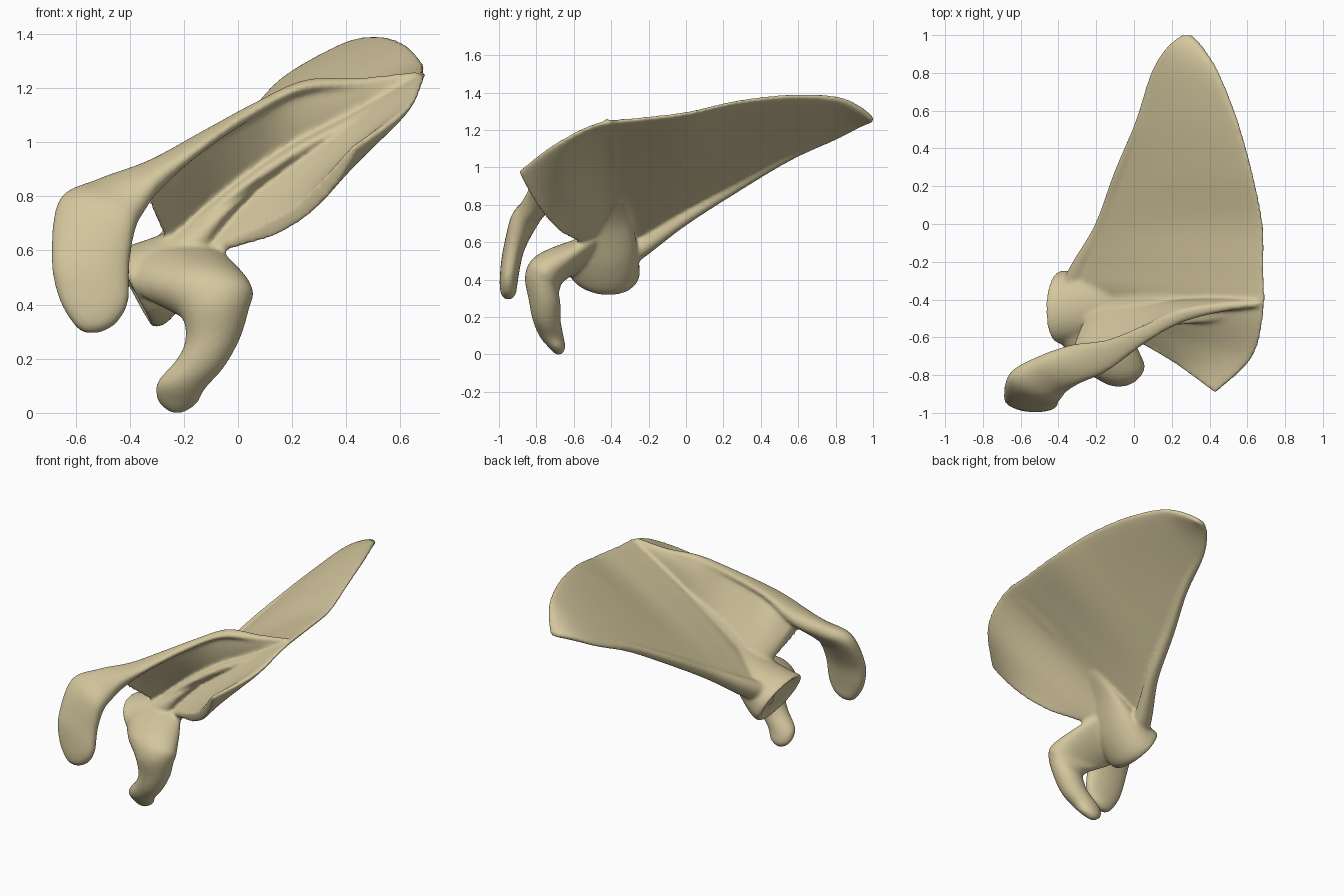
import bpy, bmesh, math
from mathutils import Vector as V

bone = bpy.data.materials.new("bone tan")
bone.diffuse_color = (0.66, 0.57, 0.34, 1)

bm = bmesh.new()
RING, STEPS = 48, 7


def spline(a, b, c, d, t):
    """Smooth interpolation between b and c."""
    return 0.5 * (2 * b + (c - a) * t + (2 * a - 5 * b + 4 * c - d) * t * t
                  + (3 * b - a - 3 * c + d) * t ** 3)


def loft(sections, power=1.0):
    """Closed solid through flattened rings: (edge, edge, half thickness, bow)."""
    rings = []
    for p, q, n, bow in sections:
        p, q, n = V(p), V(q), V(n)
        ring = []
        for i in range(RING):
            a = math.tau * i / RING
            c, s = math.cos(a), math.sin(a)
            k = math.copysign(abs(s) ** power, s)
            ring.append((p + q) / 2 + (q - p) / 2 * c + n * k
                        + n.normalized() * bow * (1 - c * c) * (1 - 0.2 * c))
        rings.append(ring)
    rows = []
    last = len(rings) - 1
    for i in range(last):
        for j in range(STEPS):
            rows.append([spline(rings[max(i - 1, 0)][k], rings[i][k], rings[i + 1][k],
                                rings[min(i + 2, last)][k], j / STEPS) for k in range(RING)])
    rows.append(rings[-1])
    vs = [[bm.verts.new(co) for co in r] for r in rows]
    faces = []
    for r0, r1 in zip(vs, vs[1:]):
        for k in range(RING):
            m = (k + 1) % RING
            faces.append(bm.faces.new((r0[k], r0[m], r1[m], r1[k])))
    for r in (vs[0], vs[-1]):
        mid = bm.verts.new(sum((v.co for v in r), V()) / RING)
        for k in range(RING):
            faces.append(bm.faces.new((r[k], r[(k + 1) % RING], mid)))
    bmesh.ops.recalc_face_normals(bm, faces=faces)


def tube(points):
    """Round bar through (x, y, z, radius) points running mainly along y."""
    loft([((x - r, y, z), (x + r, y, z), (0, 0, r), 0) for x, y, z, r in points])


def blade_n(t):
    return V((-0.55, 0, 0.83)) * t


# Broad triangular blade, lower tip to upper border
loft([
    ((0.25, 1.0, 1.25), (0.31, 1.0, 1.26), blade_n(0.02), 0),
    ((0.17, 0.93, 1.22), (0.37, 0.93, 1.32), blade_n(0.028), 0),
    ((0.09, 0.80, 1.15), (0.45, 0.80, 1.375), blade_n(0.028), 0.005),
    ((0.01, 0.55, 1.04), (0.55, 0.55, 1.385), blade_n(0.027), 0.01),
    ((-0.09, 0.27, 0.89), (0.63, 0.27, 1.355), blade_n(0.025), 0.015),
    ((-0.19, 0.0, 0.74), (0.685, 0.0, 1.295), blade_n(0.025), 0.02),
    ((-0.30, -0.2, 0.60), (0.69, -0.25, 1.265), blade_n(0.026), 0.03),
    ((-0.33, -0.35, 0.54), (0.688, -0.48, 1.235), blade_n(0.027), 0.025),
    ((-0.20, -0.5, 0.56), (0.625, -0.71, 1.12), blade_n(0.03), -0.025),
    ((-0.02, -0.60, 0.635), (0.43, -0.895, 0.98), blade_n(0.03), -0.07),
], 0.6)

# Thick outer border
tube([(0.11, 0.78, 1.16, 0.02), (0.04, 0.55, 1.06, 0.03), (-0.07, 0.27, 0.90, 0.038),
      (-0.16, 0.0, 0.735, 0.047), (-0.26, -0.2, 0.60, 0.065), (-0.33, -0.36, 0.50, 0.08)])

# Standing ridge across the blade
loft([
    ((0.66, -0.42, 1.21), (0.66, -0.42, 1.26), (0, 0.02, 0), 0),
    ((0.42, -0.42, 1.06), (0.45, -0.44, 1.235), (0, 0.035, 0), 0),
    ((0.22, -0.42, 0.93), (0.22, -0.48, 1.22), (0.008, 0.04, 0), 0),
    ((0.02, -0.42, 0.79), (0.04, -0.59, 1.13), (0.015, 0.04, 0), 0),
    ((-0.13, -0.42, 0.68), (-0.15, -0.68, 1.025), (0.02, 0.042, 0), 0),
    ((-0.23, -0.45, 0.60), (-0.27, -0.71, 0.95), (0.01, 0.03, 0.025), 0),
    ((-0.30, -0.60, 0.73), (-0.35, -0.76, 0.87), (0.005, 0.028, 0.025), 0),
], 0.8)

# Filled foot of the ridge
loft([
    ((0.60, -0.42, 1.17), (0.60, -0.42, 1.21), (0, 0.05, 0), 0),
    ((0.40, -0.43, 1.04), (0.41, -0.43, 1.10), (0, 0.09, 0), 0),
    ((0.20, -0.43, 0.91), (0.20, -0.45, 0.99), (0, 0.10, 0), 0),
    ((0.0, -0.43, 0.77), (0.01, -0.47, 0.86), (0, 0.10, 0), 0),
    ((-0.16, -0.43, 0.62), (-0.17, -0.48, 0.71), (0, 0.09, 0), 0),
    ((-0.24, -0.43, 0.56), (-0.24, -0.46, 0.62), (0, 0.07, 0), 0),
])

# Ridge crest running into the hooked end plate
loft([
    ((0.66, -0.41, 1.25), (0.66, -0.44, 1.245), (0.005, 0, 0.015), 0),
    ((0.45, -0.42, 1.225), (0.45, -0.47, 1.215), (0.005, 0, 0.018), 0),
    ((0.24, -0.45, 1.215), (0.24, -0.53, 1.195), (0.01, 0, 0.024), 0),
    ((0.06, -0.53, 1.13), (0.05, -0.64, 1.10), (0.01, 0, 0.03), 0),
    ((-0.14, -0.61, 1.02), (-0.14, -0.78, 0.97), (0.015, 0, 0.04), 0),
    ((-0.33, -0.64, 0.90), (-0.28, -0.84, 0.86), (0, -0.015, 0.055), 0),
    ((-0.52, -0.71, 0.84), (-0.35, -0.88, 0.76), (-0.02, -0.035, 0.05), 0),
    ((-0.66, -0.80, 0.78), (-0.38, -0.91, 0.68), (-0.01, -0.06, 0.035), 0),
    ((-0.69, -0.91, 0.58), (-0.40, -0.93, 0.55), (0, -0.055, 0.01), 0),
    ((-0.665, -0.94, 0.43), (-0.405, -0.95, 0.41), (0, -0.05, 0), 0),
    ((-0.61, -0.95, 0.33), (-0.45, -0.95, 0.33), (0, -0.042, 0), 0),
    ((-0.57, -0.95, 0.295), (-0.51, -0.95, 0.295), (0, -0.02, 0), 0),
], 0.8)

# Flared neck and shallow joint socket
loft([
    ((0.06, -0.52, 0.83), (0.06, -0.32, 0.83), (-0.01, 0, 0.01), 0),
    ((-0.07, -0.57, 0.72), (-0.07, -0.29, 0.72), (-0.02, 0, 0.035), 0),
    ((-0.21, -0.60, 0.57), (-0.21, -0.26, 0.57), (-0.05, 0, 0.10), 0),
    ((-0.33, -0.63, 0.49), (-0.32, -0.25, 0.47), (-0.07, 0, 0.14), 0),
    ((-0.40, -0.63, 0.48), (-0.39, -0.25, 0.44), (-0.075, 0, 0.14), 0),
    ((-0.375, -0.57, 0.475), (-0.37, -0.31, 0.455), (-0.05, 0, 0.10), 0),
], 0.9)

# Beak-like lower hook
loft([
    ((-0.36, -0.48, 0.52), (-0.10, -0.46, 0.62), (0, 0.03, 0.07), 0),
    ((-0.39, -0.61, 0.50), (0.0, -0.62, 0.51), (0, 0.04, 0.115), 0),
    ((-0.31, -0.72, 0.44), (0.055, -0.74, 0.45), (0, -0.06, 0.09), 0),
    ((-0.21, -0.77, 0.36), (0.045, -0.77, 0.40), (0, -0.09, 0.05), 0),
    ((-0.195, -0.755, 0.27), (0.01, -0.755, 0.28), (0, -0.085, 0.01), 0),
    ((-0.225, -0.745, 0.20), (-0.05, -0.745, 0.17), (0, -0.075, 0), 0),
    ((-0.30, -0.72, 0.11), (-0.12, -0.72, 0.09), (0, -0.065, 0), 0),
    ((-0.295, -0.69, 0.04), (-0.15, -0.69, 0.035), (0, -0.045, 0), 0),
    ((-0.25, -0.68, 0.0), (-0.20, -0.68, 0.0), (0, -0.02, 0), 0),
])

# Fuse everything into one smooth bone
mesh = bpy.data.meshes.new("shoulder_bone")
bm.to_mesh(mesh)
bm.free()
mesh.materials.append(bone)
obj = bpy.data.objects.new("shoulder_bone", mesh)
bpy.context.collection.objects.link(obj)
fuse = obj.modifiers.new("fuse", 'REMESH')
fuse.mode = 'VOXEL'
fuse.voxel_size = 0.009
fuse.use_smooth_shade = True
soft = obj.modifiers.new("soften", 'SMOOTH')
soft.factor = 0.5
soft.iterations = 20
